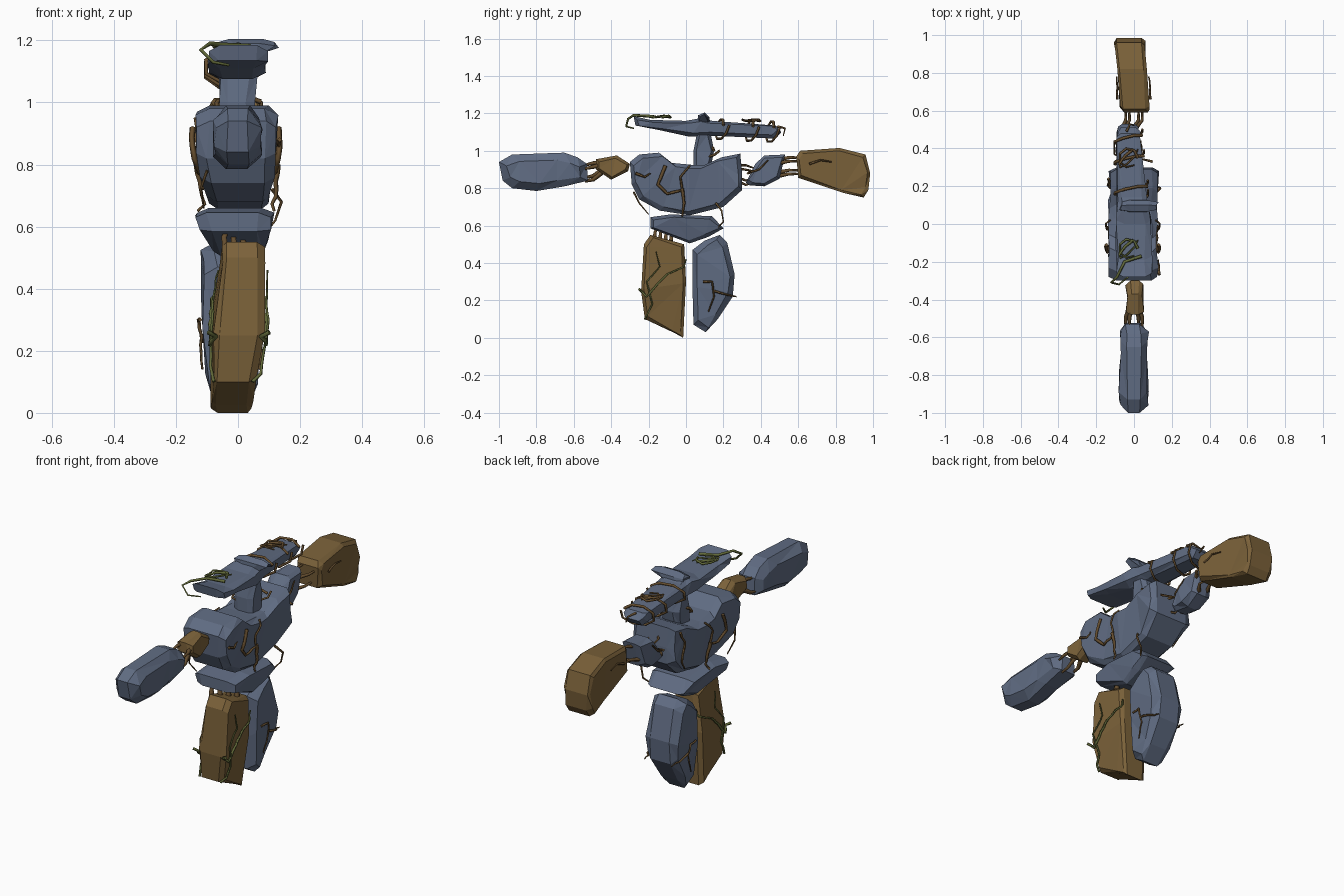
import bpy, bmesh, math, random
from mathutils import Vector
from mathutils.bvhtree import BVHTree

if "Cube" in bpy.data.objects:
    bpy.data.objects.remove(bpy.data.objects["Cube"])

random.seed(4)


def mat(name, col):
    m = bpy.data.materials.new(name)
    m.diffuse_color = (*col, 1)
    m.use_nodes = True
    m.node_tree.nodes["Principled BSDF"].inputs["Base Color"].default_value = m.diffuse_color
    return m


STONE = mat("stone", (0.117, 0.15, 0.225))
WOOD = mat("wood", (0.2, 0.122, 0.042))
ROOT = mat("root", (0.13, 0.075, 0.028))
MOSS = mat("moss", (0.12, 0.14, 0.04))

all_v, all_f = [], []


def rock(name, prof, span, m=STONE, inset=0.04, edge=0.25, jit=0.008):
    """Chunky block: a (y, z) outline lofted along x with chamfered flanks."""
    cy = sum(p[0] for p in prof) / len(prof)
    cz = sum(p[1] for p in prof) / len(prof)

    def pull(v, c):
        d = v - c
        return c + math.copysign(max(abs(d) - inset, abs(d) * 0.6), d)

    bm = bmesh.new()
    rings = []
    for t in (0, edge, 1 - edge, 1):
        ring = []
        for y, z in prof:
            lo, hi = span(y, z)
            if t in (0, 1):
                y, z = pull(y, cy), pull(z, cz)
            x = lo + (hi - lo) * t + random.uniform(-jit, jit)
            ring.append(bm.verts.new((x, y, z)))
        rings.append(ring)
    n = len(prof)
    for a, b in zip(rings, rings[1:]):
        for i in range(n):
            j = (i + 1) % n
            bm.faces.new((a[i], a[j], b[j], b[i]))
    bm.faces.new(rings[0])
    bm.faces.new(rings[-1])
    bmesh.ops.recalc_face_normals(bm, faces=bm.faces)
    bmesh.ops.triangulate(bm, faces=bm.faces)
    me = bpy.data.meshes.new(name)
    bm.to_mesh(me)
    bm.free()
    me.materials.append(m)
    bpy.context.collection.objects.link(bpy.data.objects.new(name, me))
    base = len(all_v)
    all_v.extend(v.co.copy() for v in me.vertices)
    all_f.extend([base + i for i in p.vertices] for p in me.polygons)


def lerp(a, b, t):
    return a + (b - a) * max(0, min(1, t))


# torso, pelvis, neck
rock("torso", [(-.30, .94), (-.25, .98), (-.145, .99), (-.075, .935), (.03, .925), (.1, .925),
               (.19, .965), (.29, .985), (.30, .88), (.30, .79), (.20, .70), (.02, .655),
               (-.14, .68), (-.25, .74), (-.29, .82)],
     lambda y, z: (lerp(-.09, -.13, (z - .66) / .12), lerp(.10, .125, (z - .66) / .12)), inset=.02, edge=.13)
rock("pelvis", [(-.19, .645), (-.08, .66), (.14, .65), (.2, .585), (.12, .54), (.02, .505), (-.19, .585)],
     lambda y, z: (lerp(-.07, -.135, (z - .5) / .12), lerp(.08, .11, (z - .5) / .12)), inset=.015, edge=.15)
rock("neck", [(.04, .9), (.04, 1.0), (.06, 1.1), (.13, 1.1), (.15, 1.0), (.13, .9)],
     lambda y, z: (-.055, .06), inset=.015)

# long hammer-shaped head with a crosswise crest
rock("head", [(-.28, 1.185), (-.19, 1.165), (0, 1.16), (.08, 1.175), (.14, 1.16), (.48, 1.135), (.51, 1.10),
              (.48, 1.065), (.15, 1.08), (.02, 1.075), (-.14, 1.11), (-.27, 1.135)],
     lambda y, z: (-.09, lerp(.09, .03, (y - .0) / .35)), inset=.02, edge=.2)
rock("head_crest", [(.06, 1.14), (.065, 1.19), (.1, 1.205), (.125, 1.18), (.13, 1.14)],
     lambda y, z: (-.07, .125 if z > 1.16 else .06), inset=.01)

# -y arm
rock("stone_fist", [(-1.0, .94), (-.93, .98), (-.65, .99), (-.58, .965), (-.53, .93), (-.525, .84),
                    (-.65, .81), (-.80, .785), (-.93, .80), (-.98, .84)],
     lambda y, z: (-.075, .072), inset=.04, edge=.25)
rock("wood_upper_arm", [(-.48, .955), (-.37, .975), (-.30, .93), (-.31, .89), (-.40, .845), (-.48, .90)],
     lambda y, z: (-.04, .05), WOOD, inset=.015)

# +y arm
rock("stone_upper_arm", [(.32, .83), (.37, .93), (.42, .975), (.53, .98), (.50, .85), (.42, .81), (.34, .815)],
     lambda y, z: (-.09, .03), inset=.015)
rock("wood_fist", [(.59, .97), (.61, 1.0), (.82, 1.015), (.96, .98), (.985, .88), (.975, .79), (.95, .75),
                   (.84, .775), (.60, .855)],
     lambda y, z: (lerp(-.07, -.10, (y - .6) / .35), lerp(.08, .055, (y - .6) / .35)), WOOD, inset=.015, edge=.1)

# legs
rock("wood_leg", [(-.225, .5), (-.19, .55), (-.01, .5), (0, .3), (-.015, .0), (-.06, .025), (-.22, .1), (-.24, .25)],
     lambda y, z: (lerp(-.085, -.055, (z - .3) / .2), lerp(.05, .08, z / .2)), WOOD, inset=.015, edge=.15)
rock("stone_leg", [(.035, .47), (.10, .52), (.18, .55), (.22, .51), (.26, .34), (.25, .22), (.17, .10),
                   (.105, .03), (.04, .07), (.035, .25)],
     lambda y, z: (lerp(-.085, -.115, z / .2), lerp(.05, .075, z / .2)), inset=.025, edge=.22)

bvh = BVHTree.FromPolygons(all_v, all_f)


def tube(name, pts, r=.009, m=ROOT, tip=.5):
    """Thin tapered root following a 3D polyline."""
    cu = bpy.data.curves.new(name, "CURVE")
    cu.dimensions = "3D"
    cu.bevel_depth, cu.bevel_resolution, cu.use_fill_caps = r, 0, True
    sp = cu.splines.new("POLY")
    sp.points.add(len(pts) - 1)
    for i, (p, q) in enumerate(zip(sp.points, pts)):
        p.co = (*q, 1)
        p.radius = lerp(1, tip, i / (len(pts) - 1))
    cu.materials.append(m)
    ob = bpy.data.objects.new(name, cu)
    bpy.context.collection.objects.link(ob)
    bpy.ops.object.select_all(action="DESELECT")
    ob.select_set(True)
    bpy.context.view_layer.objects.active = ob
    bpy.ops.object.convert(target="MESH")


def vine(name, yz, side, r=.009, m=ROOT, lift=.006):
    """Root creeping over the +x or -x flank, dropped on to the rocks."""
    out, x = [], side * .09
    for i, a in enumerate(yz):
        b = yz[min(i + 1, len(yz) - 1)]
        for k in range(3 if i < len(yz) - 1 else 1):
            y, z = lerp(a[0], b[0], k / 3), lerp(a[1], b[1], k / 3)
            hit = bvh.ray_cast(Vector((side, y, z)), Vector((-side, 0, 0)))[0]
            x = hit.x if hit else x
            out.append((x + side * (lift + random.uniform(0, .006)), y, z))
    tube(name, out, r, m)


# creepers on both flanks
for s, tag in ((1, "right"), (-1, "left")):
    vine("chest_vine_" + tag, [(-.11, .92), (-.15, .82), (-.10, .77), (-.02, .79), (-.03, .86), (.02, .92)], s, .010, lift=.010)
    vine("belly_vine_" + tag, [(-.02, .80), (-.01, .72), (-.02, .65)], s, .010, lift=.016)
    vine("shoulder_vine_" + tag, [(.24, .95), (.19, .86), (.22, .78), (.17, .72)] if s < 0 else
         [(-.27, .88), (-.22, .86), (-.19, .88)], s, .008)
    vine("wood_leg_vine_" + tag, [(-.25, .26), (-.21, .22), (-.15, .29), (-.10, .34), (-.01, .38), (0, .42)], s, .008, MOSS)
    vine("wood_leg_low_vine_" + tag, [(-.22, .1), (-.18, .18), (-.21, .30), (-.14, .38), (-.16, .46)], s, .006, MOSS)
    vine("stone_leg_vine_" + tag, [(.09, .30), (.14, .30), (.15, .22), (.12, .14)], s, .007)
    vine("stone_leg_side_vine_" + tag, [(.15, .25), (.22, .23), (.27, .22)], s, .007)
    vine("fist_vine_" + tag, [(.66, .93), (.72, .95), (.78, .94)], s, .007)
    vine("upper_arm_vine_" + tag, [(.33, .88), (.39, .90), (.44, .95)], s, .007)

# roots hanging between torso and pelvis
tube("hanging_root", [(.11, .16, .72), (.14, .19, .68), (.12, .2, .62), (.09, .16, .58)], .007)
tube("hip_root", [(-.10, -.28, .78), (-.12, -.25, .72), (-.11, -.2, .66)], .006)

# roots bridging the joints
for i in range(4):
    a = i * math.pi / 2 + .5
    c, s = math.cos(a), math.sin(a)
    tube("elbow_root", [(.03 * c, -.45, .91 + .03 * s), (.05 * c, -.495, .89 + .05 * s), (.05 * c, -.54, .88 + .05 * s)], .014)
    tube("wrist_root", [(-.03 + .04 * c, .50, .91 + .05 * s), (.05 * c, .55, .92 + .05 * s), (.05 * c, .61, .92 + .05 * s)], .011)
    tube("shoulder_root", [(-.01 + .04 * c, .28, .88 + .05 * s), (-.03 + .05 * c, .32, .87 + .06 * s), (-.03 + .04 * c, .37, .87 + .04 * s)], .008)
    tube("hip_joint_root", [(-.04 + .03 * i, -.17 + .03 * i, .52), (-.045 + .03 * i, -.165 + .03 * i, .565),
                            (-.03 + .03 * i, -.15 + .03 * i, .6)], .015)


# loops wound round the head bar and neck
def head_loop(name, y, x0, x1, z0, z1, m=ROOT, r=.008, slant=.03):
    pts = []
    for i in range(9):
        a = i * math.tau / 8 + .4
        pts.append(((x0 + x1) / 2 + (x1 - x0) / 2 * math.cos(a), y + slant * math.sin(a + 1) + i * .004,
                    (z0 + z1) / 2 + (z1 - z0) / 2 * math.sin(a)))
    tube(name, pts, r, m, .8)


head_loop("head_loop_a", .17, -.11, .08, 1.06, 1.17)
head_loop("head_loop_b", .33, -.11, .06, 1.05, 1.165)
head_loop("head_loop_c", .44, -.11, .05, 1.045, 1.16)
head_loop("neck_loop", .09, -.075, .08, .96, 1.02, slant=.06)

# tangles lying on top of the head
for y0, z0, m in ((-.13, 1.18, MOSS), (.35, 1.16, ROOT)):
    for k in range(2):
        tube("head_tangle", [(-.03 + .05 * math.cos(i * .9 + k), y0 + .05 * math.sin(i * .9 + k * 2), z0 + .006 * (i % 2))
                             for i in range(7)], .008, m)
tube("brow_tendril", [(.04, -.17, 1.18), (-.05, -.2, 1.185), (-.09, -.28, 1.19), (-.12, -.31, 1.17),
                      (-.08, -.32, 1.13), (-.03, -.28, 1.12)], .009, MOSS)
tube("nape_tendril", [(-.04, .49, 1.13), (-.02, .53, 1.12), (.0, .52, 1.08)], .007)
